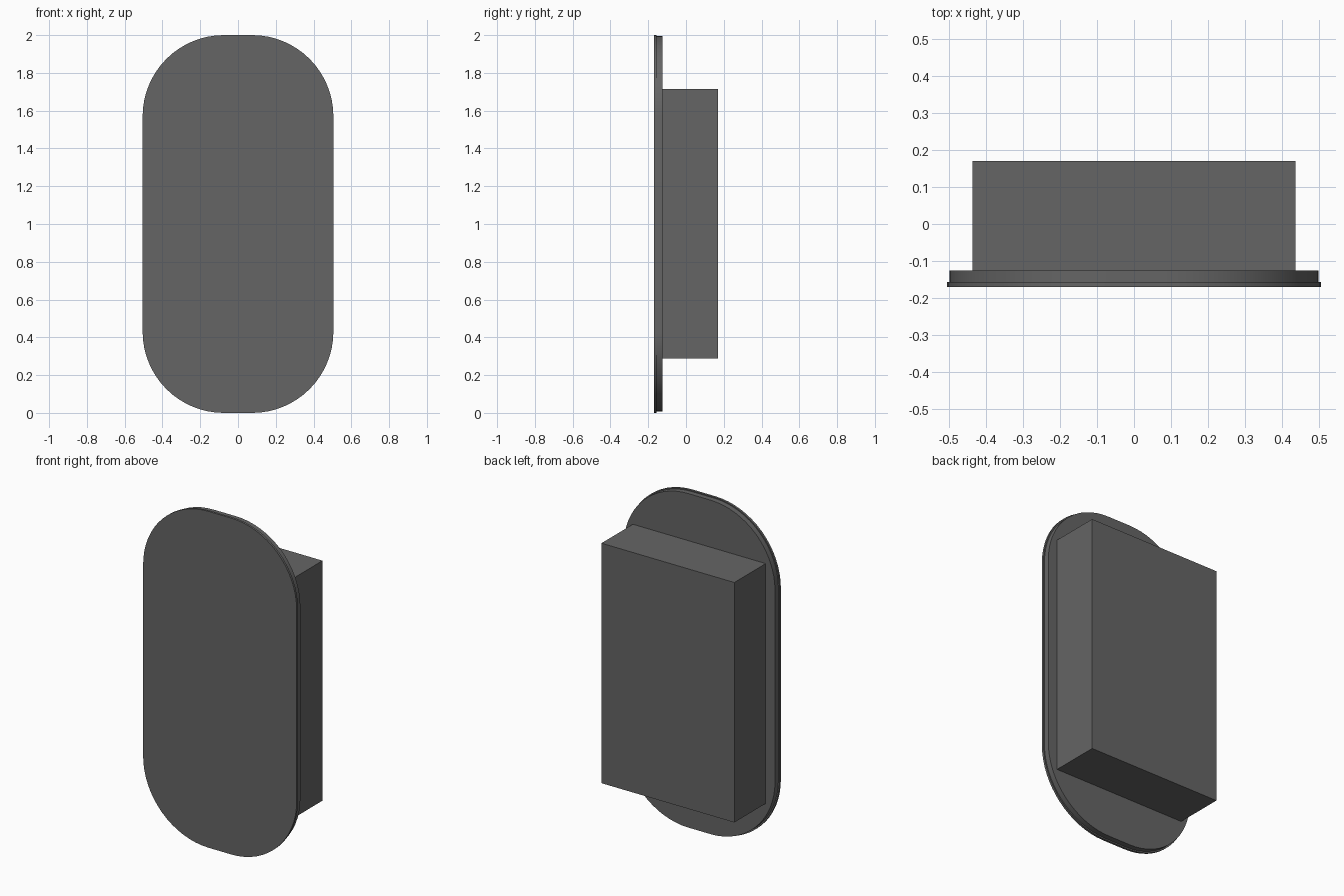
import bpy, bmesh, math

if "Cube" in bpy.data.objects:
    bpy.data.objects.remove(bpy.data.objects["Cube"])

# Dark grey finish shared by all parts
dark = bpy.data.materials.new("dark_grey")
dark.diffuse_color = (0.13, 0.13, 0.13, 1)
dark.use_nodes = True
dark.node_tree.nodes["Principled BSDF"].inputs["Base Color"].default_value = dark.diffuse_color


def rounded_plate(name, half_w, z0, z1, radius, y0, y1, steps=16):
    """Rounded-rectangle slab in the XZ plane, extruded along +y."""
    corners = [(half_w - radius, z1 - radius, 0), (-half_w + radius, z1 - radius, 90),
               (-half_w + radius, z0 + radius, 180), (half_w - radius, z0 + radius, 270)]
    bm = bmesh.new()
    outline = []
    for cx, cz, start in corners:
        for i in range(steps + 1):
            a = math.radians(start + 90 * i / steps)
            outline.append(bm.verts.new((cx + radius * math.cos(a), y0,
                                         cz + radius * math.sin(a))))
    face = bm.faces.new(outline)
    ext = bmesh.ops.extrude_face_region(bm, geom=[face], use_keep_orig=True)
    verts = [v for v in ext["geom"] if isinstance(v, bmesh.types.BMVert)]
    bmesh.ops.translate(bm, verts=verts, vec=(0, y1 - y0, 0))
    return finish(name, bm)


def box(name, x, y, z):
    """Axis-aligned box from (min, max) ranges."""
    bm = bmesh.new()
    bmesh.ops.create_cube(bm, size=1)
    for v in bm.verts:
        v.co = [r[0] if c < 0 else r[1] for c, r in zip(v.co, (x, y, z))]
    return finish(name, bm)


def finish(name, bm):
    bmesh.ops.recalc_face_normals(bm, faces=bm.faces)
    mesh = bpy.data.meshes.new(name)
    bm.to_mesh(mesh)
    bm.free()
    mesh.materials.append(dark)
    obj = bpy.data.objects.new(name, mesh)
    bpy.context.collection.objects.link(obj)
    return obj


# Thin front cover and the slightly smaller plate behind it
cover = rounded_plate("front_cover", 0.505, 0.0, 2.0, 0.43, -0.17, -0.157)
plate = rounded_plate("backing_plate", 0.498, 0.008, 1.994, 0.424, -0.157, -0.125)

# Recessed housing at the back
housing = box("rear_housing", (-0.437, 0.437), (-0.125, 0.17), (0.287, 1.714))

# Smooth rims with crisp edges
for obj in (cover, plate):
    bpy.ops.object.select_all(action='DESELECT')
    obj.select_set(True)
    bpy.context.view_layer.objects.active = obj
    bpy.ops.object.shade_smooth_by_angle(angle=math.radians(30))
